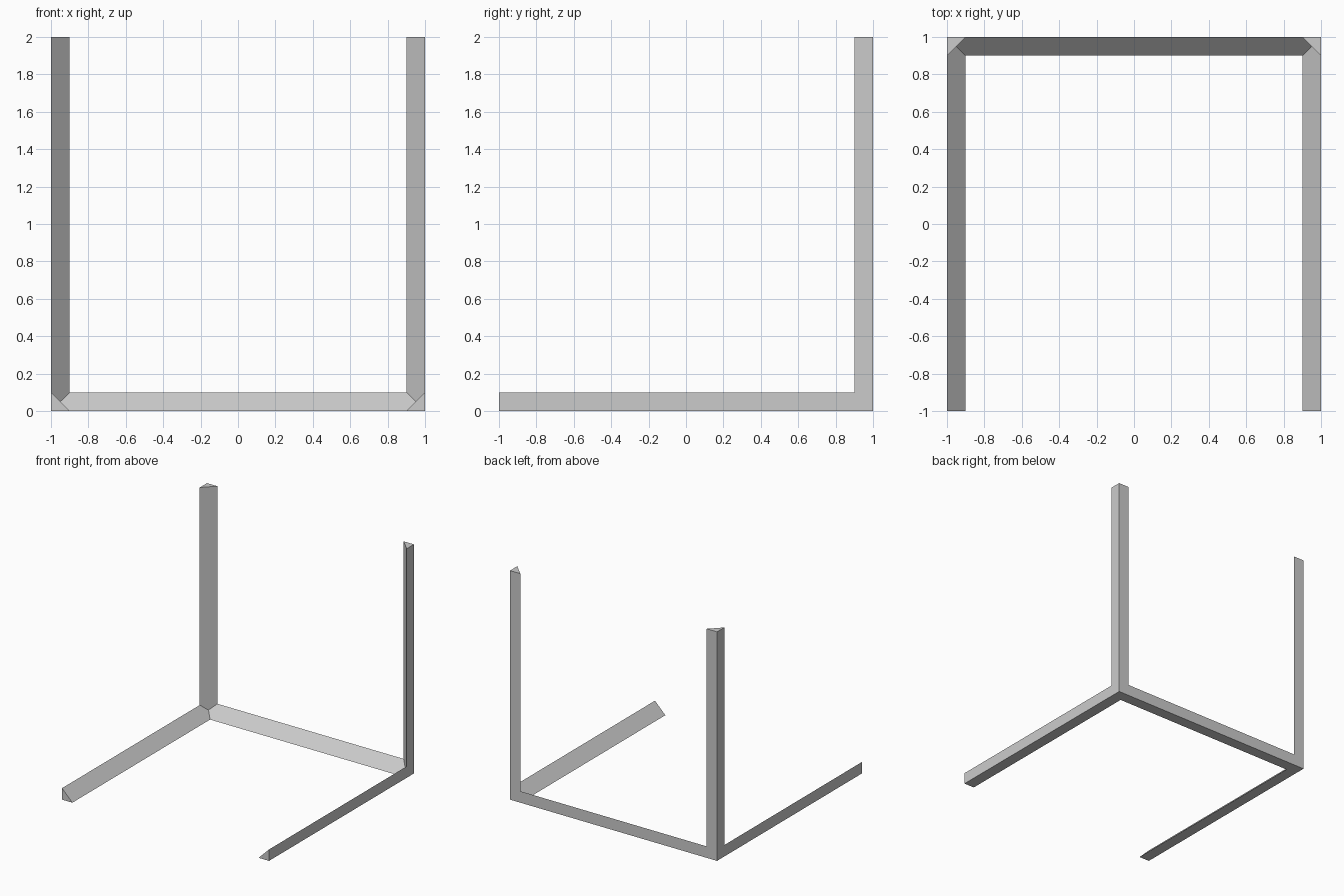
import bpy, bmesh
from mathutils import Vector

if "Cube" in bpy.data.objects:
    bpy.data.objects.remove(bpy.data.objects["Cube"])

W = 0.1                      # leg of the triangular bar section
LENGTHS = (1.0, 2.0, 2.0)    # bar lengths along x (half, mirrored), y and z

bm = bmesh.new()


def vert(c):
    # c = distances from the back left bottom corner
    return bm.verts.new((c[0] - 1, 1 - c[1], c[2]))


def unit(i, size):
    v = Vector((0, 0, 0))
    v[i] = size
    return v


# Shared mitred joint of the three bars
outer = vert((0, 0, 0))
inner = vert((W / 2, W / 2, W / 2))
mitre = {frozenset(p): vert(unit(p[0], W) + unit(p[1], W))
         for p in ((0, 1), (0, 2), (1, 2))}

# One triangular bar along each axis
for a, length in enumerate(LENGTHS):
    b, c = (a + 1) % 3, (a + 2) % 3
    end = unit(a, length)
    e0, eb, ec = vert(end), vert(end + unit(b, W)), vert(end + unit(c, W))
    mb, mc = mitre[frozenset((a, b))], mitre[frozenset((a, c))]
    bm.faces.new((outer, mb, eb, e0))
    bm.faces.new((outer, e0, ec, mc))
    bm.faces.new((mb, inner, mc, ec, eb))
    if a != 0:
        bm.faces.new((e0, eb, ec))   # free end cap

bmesh.ops.recalc_face_normals(bm, faces=bm.faces[:])
mesh = bpy.data.meshes.new("corner_frame")
bm.to_mesh(mesh)
bm.free()

# Mirror the left half to complete the frame
frame = bpy.data.objects.new("corner_frame", mesh)
bpy.context.collection.objects.link(frame)
mirror = frame.modifiers.new("Mirror", 'MIRROR')
mirror.use_axis = (True, False, False)
mirror.use_clip = True
